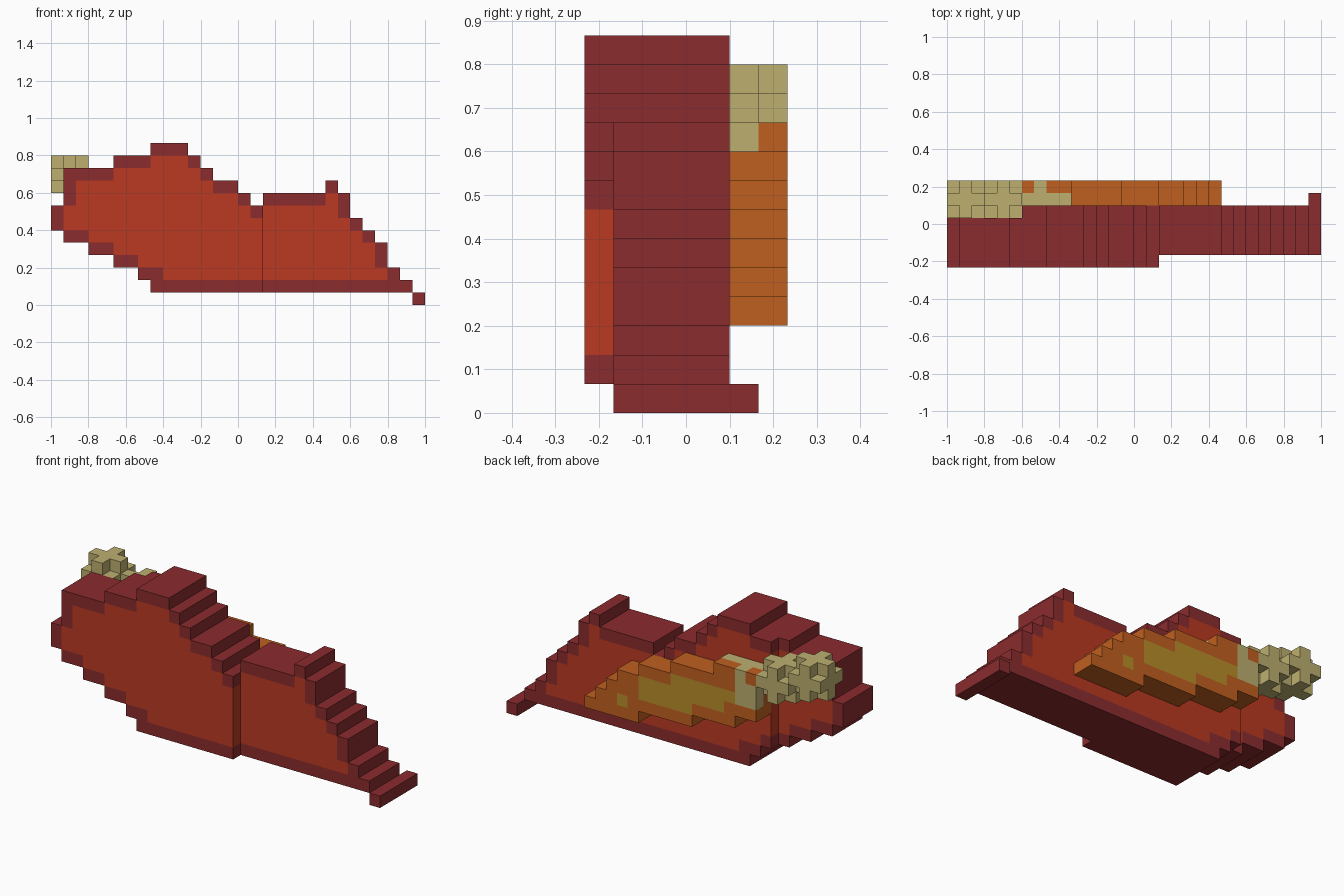
import bpy, bmesh
from mathutils import Vector

cube = bpy.data.objects.get("Cube")
if cube:
    bpy.data.objects.remove(cube, do_unlink=True)

UNIT = 1 / 15
ORIGIN = Vector((-1, -3.5 * UNIT, 0))
DIRS = [Vector(d) for d in ((1, 0, 0), (-1, 0, 0), (0, 1, 0),
                            (0, -1, 0), (0, 0, 1), (0, 0, -1))]


def material(name, rgb):
    m = bpy.data.materials.new(name)
    m.use_nodes = True
    m.diffuse_color = (*rgb, 1)
    m.node_tree.nodes["Principled BSDF"].inputs["Base Color"].default_value = (*rgb, 1)
    return m


DARK, RED, ORANGE, GOLD, TAN = range(5)
MATS = [material("dark red", (0.258, 0.025, 0.027)),
        material("bright red", (0.491, 0.042, 0.016)),
        material("orange", (0.527, 0.117, 0.014)),
        material("gold", (0.485, 0.27, 0.024)),
        material("tan", (0.515, 0.429, 0.162))]


def build(name, cells, everything):
    """Skin a set of coloured blocks, keeping only the exposed faces."""
    bm = bmesh.new()
    for cell, colour in cells.items():
        centre = Vector(cell) + Vector((0.5, 0.5, 0.5))
        for d in DIRS:
            if tuple(int(c) for c in Vector(cell) + d) in everything:
                continue
            side = Vector((d.y, d.z, d.x))
            up = d.cross(side)
            mid = centre + d / 2
            corners = [mid + (side * a + up * b) / 2
                       for a, b in ((-1, -1), (1, -1), (1, 1), (-1, 1))]
            face = bm.faces.new([bm.verts.new(ORIGIN + c * UNIT) for c in corners])
            face.material_index = colour
    bmesh.ops.remove_doubles(bm, verts=bm.verts, dist=0.001)
    mesh = bpy.data.meshes.new(name)
    bm.to_mesh(mesh)
    bm.free()
    for m in MATS:
        mesh.materials.append(m)
    bpy.context.collection.objects.link(bpy.data.objects.new(name, mesh))


# Body outline: column spans for each row, from the ground up
ROWS = [[(29, 29)], [(8, 28)], [(7, 27)], [(5, 26)], [(3, 26)], [(1, 25)],
        [(0, 24)], [(0, 23)], [(1, 15), (17, 23)], [(1, 14), (22, 22)],
        [(1, 12)], [(5, 11)], [(8, 10)]]
outline = {(i, k) for k, spans in enumerate(ROWS)
           for a, b in spans for i in range(a, b + 1)}

# Body: bright core with a one-block dark rim, stepped in thickness
body = {}
for i, k in outline:
    inside = all(n in outline for n in ((i - 1, k), (i + 1, k), (i, k - 1), (i, k + 1)))
    colour = RED if inside and (i, k) != (8, 2) else DARK
    front = 0 if i < 17 else 1
    back = 3 if i < 6 else 5 if i == 29 else 4
    for j in range(front, back + 1):
        body[i, j, k] = colour

# Blade: stepped diagonal strip, two blocks thick: (first, last, bottom, top)
blade = {}
for a, b, low, high in ((21, 21, 3, 3), (20, 20, 3, 4), (19, 19, 3, 5),
                        (17, 18, 3, 6), (14, 16, 4, 7), (12, 13, 4, 8),
                        (10, 11, 5, 8), (8, 9, 5, 9), (6, 7, 6, 9)):
    for i in range(a, b + 1):
        for k in range(low, high + 1):
            for j in (5, 6):
                blade[i, j, k] = ORANGE

# Gold inlay on the back of the blade
for k, a, b in ((4, 18, 18), (5, 12, 16), (6, 9, 16), (7, 8, 13)):
    for i in range(a, b + 1):
        blade[i, 6, k] = GOLD

# Tan collar where the blade meets the grip
for i in range(6, 10):
    blade[i, 5, 9] = TAN
for k in (7, 8, 9):
    blade[7, 6, k] = TAN
for k in (7, 8):
    blade[6, 6, k] = TAN


# Grip and pommel: three-block cubes with the corners taken off
def knob(ci, cj, ck):
    r = (-1, 0, 1)
    return {(ci + a, cj + b, ck + c): TAN for a in r for b in r for c in r
            if abs(a * b * c) != 1}


grip = knob(4, 5, 9)
pommel = knob(1, 5, 10)
# the body wins wherever blocks overlap
parts = {"body": body, "blade": blade, "grip": grip, "pommel": pommel}
taken = set()
for cells in parts.values():
    for cell in [c for c in cells if c in taken]:
        del cells[cell]
    taken |= set(cells)
for name, cells in parts.items():
    build(name, cells, taken)
